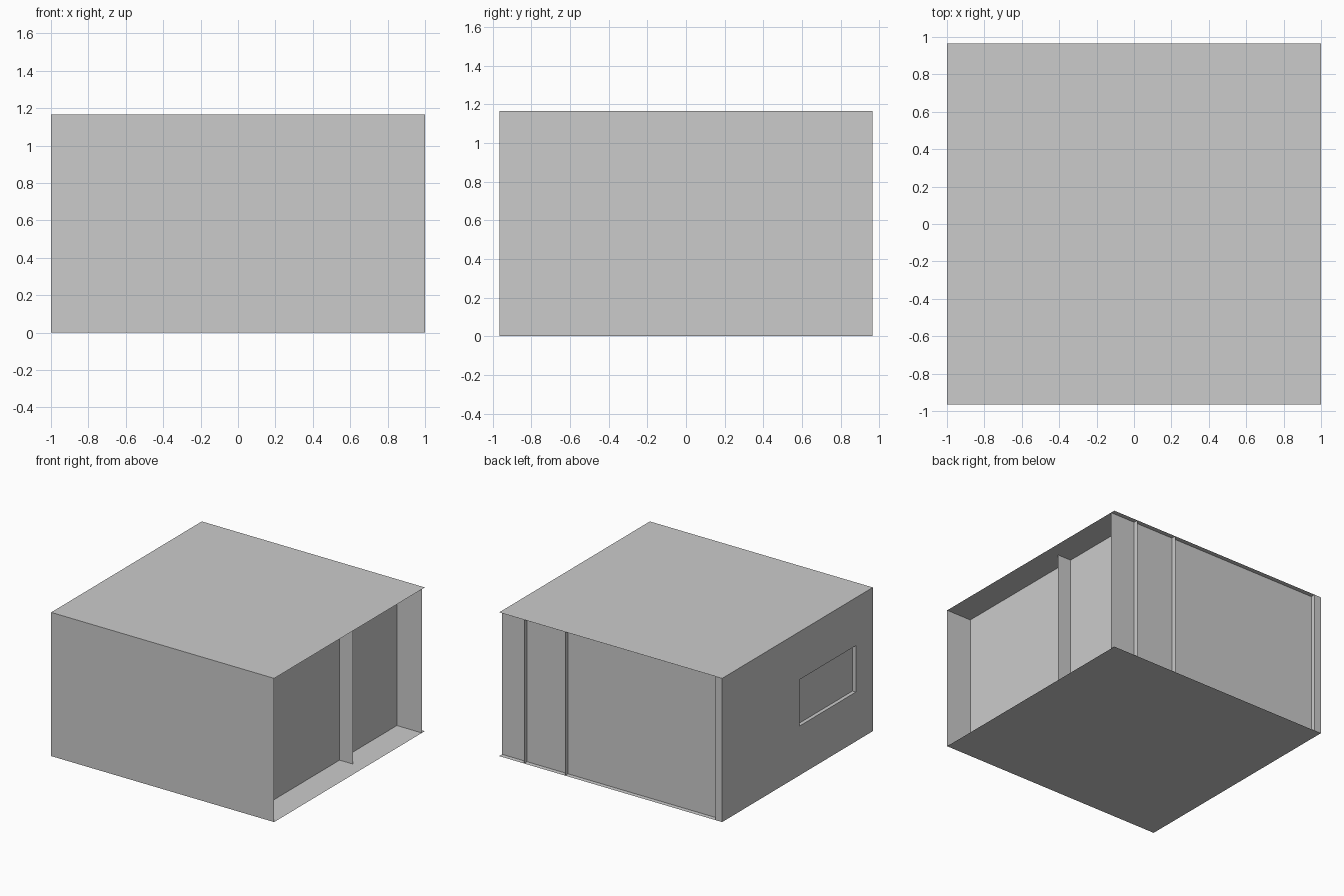
import bpy

if "Cube" in bpy.data.objects:
    bpy.data.objects.remove(bpy.data.objects["Cube"])

W, D, H = 1.0, 0.965, 1.165      # half width, half depth, height
GLAZE_X = 0.776                  # recessed right-hand wall
BACK_Y = 0.927                   # recessed back wall


def mesh_object(name, verts, faces):
    mesh = bpy.data.meshes.new(name)
    mesh.from_pydata(verts, [], faces)
    obj = bpy.data.objects.new(name, mesh)
    bpy.context.collection.objects.link(obj)
    return obj


def slab(name, z):
    """Horizontal sheet covering the whole footprint."""
    return mesh_object(name, [(-W, -D, z), (W, -D, z), (W, D, z), (-W, D, z)], [(0, 1, 2, 3)])


def wall(name, a, b, z0=0.0, z1=H):
    """Upright sheet standing on the plan line a-b."""
    return mesh_object(name, [(*a, z0), (*b, z0), (*b, z1), (*a, z1)], [(0, 1, 2, 3)])


def box(name, lo, hi):
    bpy.ops.mesh.primitive_cube_add(size=1, location=[(l + h) / 2 for l, h in zip(lo, hi)])
    obj = bpy.context.object
    obj.name = name
    obj.scale = [h - l for l, h in zip(lo, hi)]
    bpy.ops.object.transform_apply(location=False, rotation=False, scale=True)
    return obj


# Floor and roof
slab("floor", 0.0)
slab("roof", H)

# Thin outer walls; the right and back ones are set in under the roof
wall("front_wall", (-W, -D), (W, -D))
wall("right_wall", (GLAZE_X, -D), (GLAZE_X, D))
wall("back_wall", (-0.94, BACK_Y), (W, BACK_Y))

# Projecting fins
wall("right_fin", (GLAZE_X, 0.193), (0.897, 0.193))
wall("back_fin", (0.41, BACK_Y), (0.41, D))

# Thick left wall with a window opening
left_wall = box("left_wall", (-W, -D, 0), (-0.94, D, H))
cutter = box("window_cutter", (-1.1, -0.747, 0.40), (-0.8, -0.026, 0.776))
cut = left_wall.modifiers.new("window_opening", 'BOOLEAN')
cut.operation = 'DIFFERENCE'
cut.solver = 'EXACT'
cut.object = cutter
bpy.context.view_layer.objects.active = left_wall
bpy.ops.object.modifier_apply(modifier=cut.name)
bpy.data.objects.remove(cutter)

# Window pane in the middle of the wall thickness
wall("window_pane", (-0.97, -0.747), (-0.97, -0.026), 0.40, 0.776)
